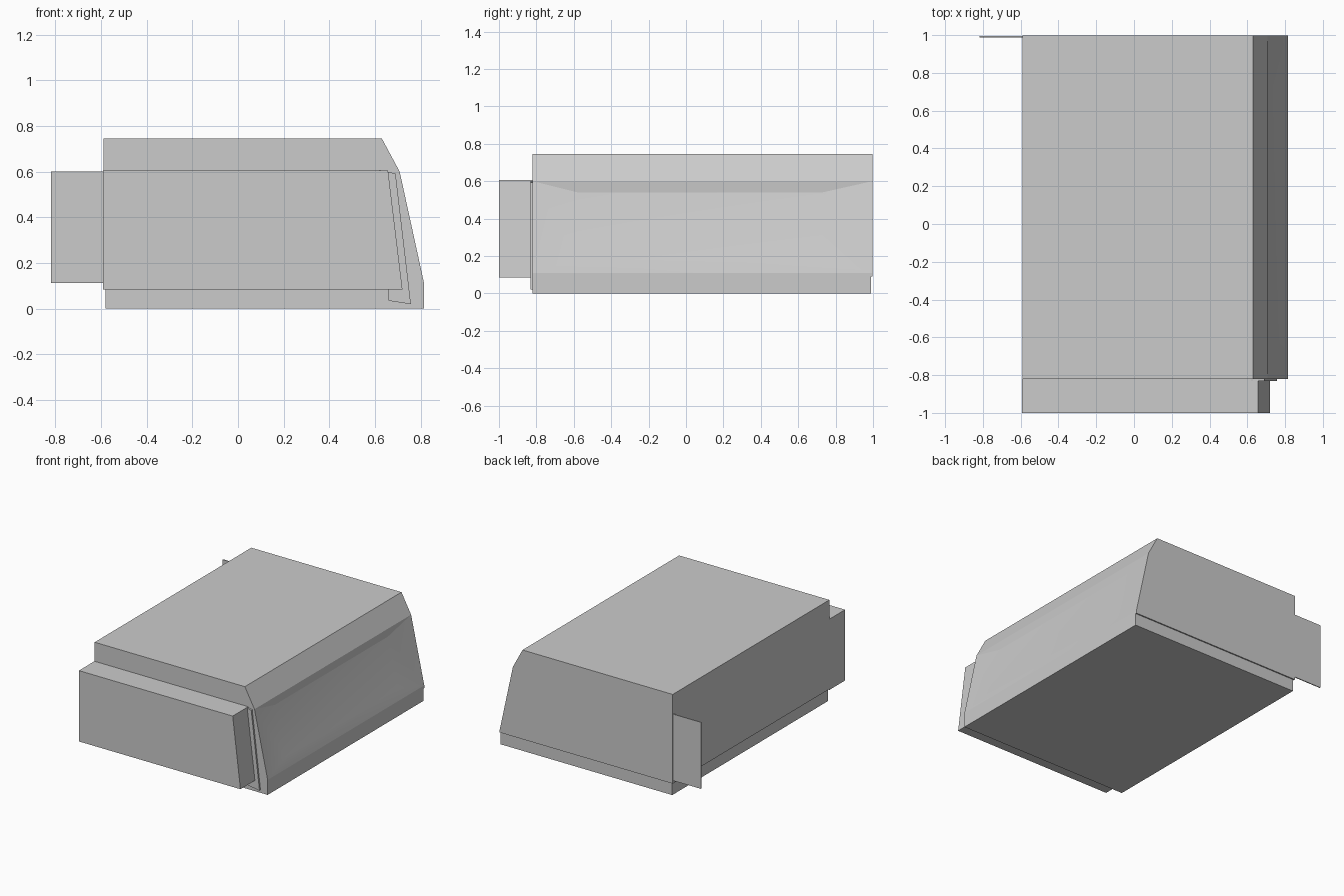
import bpy, bmesh, math
from mathutils import Vector

if "Cube" in bpy.data.objects:
    bpy.data.objects.remove(bpy.data.objects["Cube"])


def make_object(name, bm):
    bmesh.ops.recalc_face_normals(bm, faces=bm.faces)
    mesh = bpy.data.meshes.new(name)
    bm.to_mesh(mesh)
    bm.free()
    obj = bpy.data.objects.new(name, mesh)
    bpy.context.collection.objects.link(obj)
    return obj


def prism(profile, y0, y1):
    """Extrude an x/z profile along y."""
    bm = bmesh.new()
    face = bm.faces.new([bm.verts.new((x, y0, z)) for x, z in profile])
    ext = bmesh.ops.extrude_face_region(bm, geom=[face])
    verts = [g for g in ext["geom"] if isinstance(g, bmesh.types.BMVert)]
    bmesh.ops.translate(bm, verts=verts, vec=(0, y1 - y0, 0))
    bmesh.ops.recalc_face_normals(bm, faces=bm.faces)
    return bm


# Main cabin with a sloped face and chamfered upper edge
bm = prism([(-0.59, 0.09), (0.815, 0.09), (0.815, 0.11), (0.708, 0.60),
            (0.63, 0.745), (-0.59, 0.745)], -0.82, 0.997)

# Shallow recess in the sloped face, deepest at its top edge
bm.faces.ensure_lookup_table()
slope = max((f for f in bm.faces if 0.2 < f.calc_center_median().z < 0.5),
            key=lambda f: f.normal.x)
bmesh.ops.inset_individual(bm, faces=[slope], thickness=0.06)
for v in slope.verts:
    high = v.co.z > 0.35
    v.co = Vector((0.705 if high else 0.79,
                   -0.58 if v.co.y < 0 else 0.73,
                   0.54 if high else 0.18))
cabin = make_object("cabin", bm)
bpy.context.view_layer.objects.active = cabin
cabin.select_set(True)
bpy.ops.object.shade_smooth_by_angle(angle=math.radians(10))
cabin.select_set(False)

# Slightly inset base skirt
make_object("base_skirt", prism(
    [(-0.58, 0), (0.815, 0), (0.815, 0.09), (-0.58, 0.09)], -0.82, 0.988))

# Side box with a slanted end
make_object("side_box", prism(
    [(-0.592, 0.085), (0.72, 0.085), (0.657, 0.605), (-0.592, 0.605)],
    -1.0, -0.82))

# Thin trim plate between the box and the cabin
make_object("trim_plate", prism(
    [(0.66, 0.035), (0.757, 0.02), (0.69, 0.592), (0.62, 0.607)],
    -0.832, -0.815))

# Thin flap projecting past the rear corner
make_object("side_flap", prism(
    [(-0.818, 0.112), (-0.58, 0.112), (-0.58, 0.60), (-0.818, 0.60)],
    0.988, 0.995))
